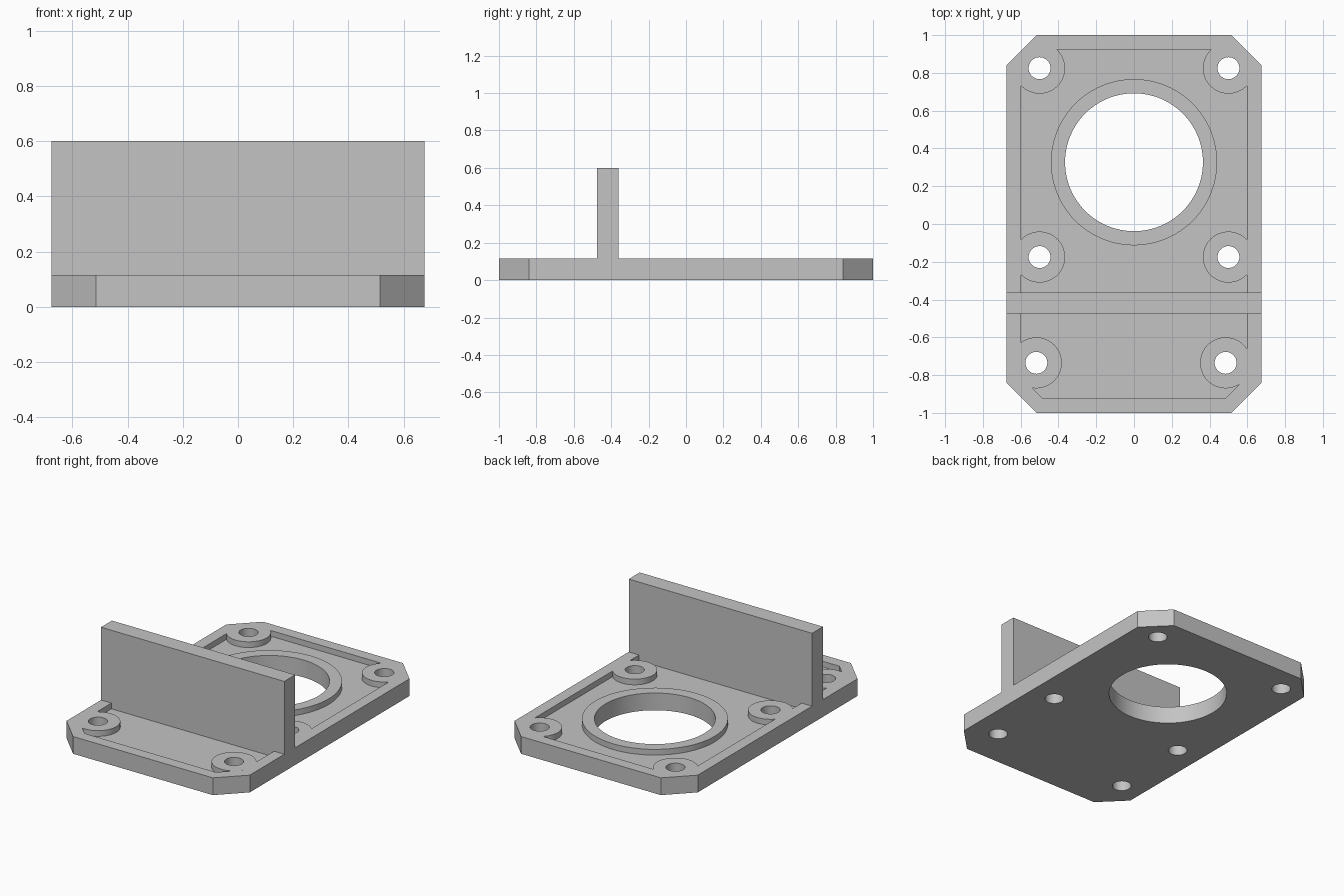
import bpy
import bmesh
from math import pi, cos, sin, radians

cube = bpy.data.objects.get("Cube")
if cube:
    bpy.data.objects.remove(cube, do_unlink=True)

# Key sizes
HALF_X, HALF_Y, CHAMFER = 0.675, 1.0, 0.16
THICK, FLOOR, TOP = 0.115, 0.077, 0.6
RIM = 0.076
HOLES = [(-0.5, 0.825), (0.5, 0.825), (-0.5, -0.175), (0.5, -0.175),
         (-0.517, -0.735), (0.485, -0.735)]
BORE = (0, 0.327)

gray = bpy.data.materials.new("plain gray")
gray.use_nodes = True
COLOR = (0.55, 0.55, 0.55, 1)
gray.diffuse_color = COLOR
gray.node_tree.nodes["Principled BSDF"].inputs["Base Color"].default_value = COLOR


def prism(name, outline, z0, z1):
    """Extrude a flat counter-clockwise outline from z0 to z1."""
    bm = bmesh.new()
    face = bm.faces.new([bm.verts.new((x, y, z0)) for x, y in outline])
    result = bmesh.ops.extrude_face_region(bm, geom=[face])
    top = [v for v in result["geom"] if isinstance(v, bmesh.types.BMVert)]
    bmesh.ops.translate(bm, verts=top, vec=(0, 0, z1 - z0))
    bmesh.ops.recalc_face_normals(bm, faces=bm.faces)
    mesh = bpy.data.meshes.new(name)
    bm.to_mesh(mesh)
    bm.free()
    mesh.materials.append(gray)
    obj = bpy.data.objects.new(name, mesh)
    bpy.context.collection.objects.link(obj)
    return obj


def circle(center, radius, sides=64):
    return [(center[0] + radius * cos(2 * pi * i / sides),
             center[1] + radius * sin(2 * pi * i / sides)) for i in range(sides)]


def rectangle(x0, x1, y0, y1):
    return [(x0, y0), (x1, y0), (x1, y1), (x0, y1)]


def chamfered(hx, hy, c):
    return [(hx - c, -hy), (hx, c - hy), (hx, hy - c), (hx - c, hy),
            (c - hx, hy), (-hx, hy - c), (-hx, c - hy), (c - hx, -hy)]


def boolean(obj, tool, operation):
    """Apply a boolean and discard the helper object."""
    tool.hide_render = True
    mod = obj.modifiers.new("boolean", "BOOLEAN")
    mod.operation = operation
    mod.solver = "EXACT"
    mod.object = tool
    bpy.context.view_layer.objects.active = obj
    bpy.ops.object.modifier_apply(modifier=mod.name)
    bpy.data.objects.remove(tool, do_unlink=True)


# Base plate with cut corners
plate = prism("mounting_plate", chamfered(HALF_X, HALF_Y, CHAMFER), 0, THICK)

# Shallow pocket that leaves the rim, screw bosses and bore ring standing
inner_chamfer = CHAMFER - RIM * (2 - 2 ** 0.5)
pocket = prism("pocket_cutter",
               chamfered(HALF_X - RIM, HALF_Y - RIM, inner_chamfer), FLOOR, 0.3)
for center in HOLES:
    boolean(pocket, prism("boss_keep", circle(center, 0.135), 0, 0.5), "DIFFERENCE")
boolean(pocket, prism("ring_keep", circle(BORE, 0.44, 96), 0, 0.5), "DIFFERENCE")
boolean(plate, pocket, "DIFFERENCE")

# Upright wall across the plate
wall = prism("upright_wall", rectangle(-HALF_X, HALF_X, -0.477, -0.362), 0.03, TOP)
boolean(plate, wall, "UNION")

# Screw holes and large bore
for center in HOLES:
    boolean(plate, prism("hole_cutter", circle(center, 0.058, 48), -0.1, 0.3), "DIFFERENCE")
boolean(plate, prism("bore_cutter", circle(BORE, 0.365, 96), -0.1, 0.3), "DIFFERENCE")

# Smooth the round walls, keep edges sharp
bpy.ops.object.select_all(action="DESELECT")
plate.select_set(True)
bpy.context.view_layer.objects.active = plate
bpy.ops.object.shade_smooth_by_angle(angle=radians(30))
